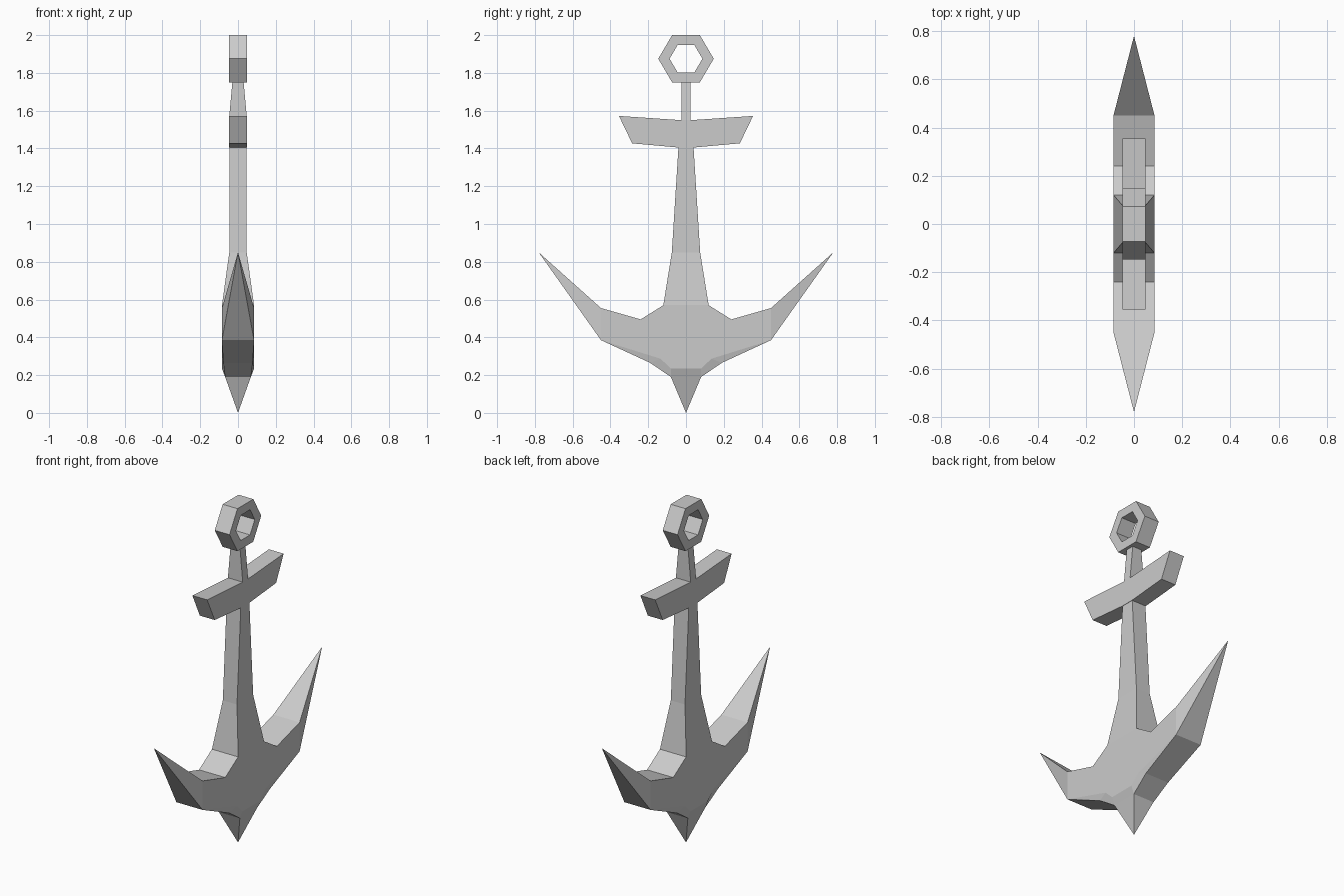
import bpy, bmesh
from math import sin, cos, radians

if "Cube" in bpy.data.objects:
    bpy.data.objects.remove(bpy.data.objects["Cube"])


def loft(bm, stations, sign=1, caps=False, skip=()):
    """Bridge stations; each is a list of (y, z, half_x), mirrored in x to make a ring."""
    rings = []
    for st in stations:
        ring = [(x, sign * y, z) for y, z, x in st]
        ring += [(-x, sign * y, z) for y, z, x in reversed(st)]
        rings.append([bm.verts.new(c) for c in ring])
    n = len(rings[0])
    for a, b in zip(rings, rings[1:]):
        for i in range(n):
            if i not in skip:
                j = (i + 1) % n
                bm.faces.new((a[i], a[j], b[j], b[i]))
    if caps:
        bm.faces.new(rings[0])
        bm.faces.new(rings[-1])


def finish(bm, name):
    bmesh.ops.remove_doubles(bm, verts=bm.verts, dist=0.0005)
    bmesh.ops.dissolve_degenerate(bm, edges=bm.edges, dist=0.0005)
    bmesh.ops.recalc_face_normals(bm, faces=bm.faces)
    me = bpy.data.meshes.new(name)
    bm.to_mesh(me)
    bm.free()
    bpy.context.collection.objects.link(bpy.data.objects.new(name, me))


def level(z, y, x):
    return [(-y, z, x), (y, z, x)]


# Anchor body: shank, crown, bottom spike and two arms in one shell
T = 0.085
bm = bmesh.new()
loft(bm, [level(1.405, 0.04, 0.046), level(0.85, 0.075, 0.046), level(0.57, 0.12, T)])
bm.faces.new(bm.verts[:4] if bm.verts.ensure_lookup_table() is None else [])
loft(bm, [level(0.57, 0.12, T), level(0.235, 0.08, T), level(0.19, 0.08, 0.068)], skip=(1, 3))
loft(bm, [level(0.19, 0.08, 0.068), level(0, 0, 0)])
arm = [
    [(0.12, 0.57, T), (0.08, 0.235, T), (0.08, 0.19, 0.068)],
    [(0.24, 0.495, T), (0.135, 0.287, T), (0.19, 0.265, 0.077)],
    [(0.45, 0.555, T), (0.45, 0.385, T), (0.45, 0.385, T)],
    [(0.78, 0.85, 0)] * 3,
]
for s in (1, -1):
    loft(bm, arm, sign=s)
finish(bm, "anchor_body")

# Cross bar
W = 0.048
half = [[(0.355, 1.572, W), (0.285, 1.427, W)], [(0.03, 1.55, W), (0.04, 1.405, W)]]
other = [[(-y, z, x) for y, z, x in st] for st in reversed(half)]
bm = bmesh.new()
loft(bm, half + other, caps=True)
finish(bm, "cross_bar")

# Neck between cross bar and ring
bm = bmesh.new()
loft(bm, [level(1.75, 0.025, 0.03), level(1.55, 0.025, W)], caps=True)
finish(bm, "neck")

# Hexagonal ring
bm = bmesh.new()
hexagon = []
for k in range(7):
    a = radians(60 * k)
    hexagon.append([(r * cos(a), 1.875 + r * 0.98 * sin(a), W) for r in (0.147, 0.087)])
loft(bm, hexagon)
finish(bm, "ring")
